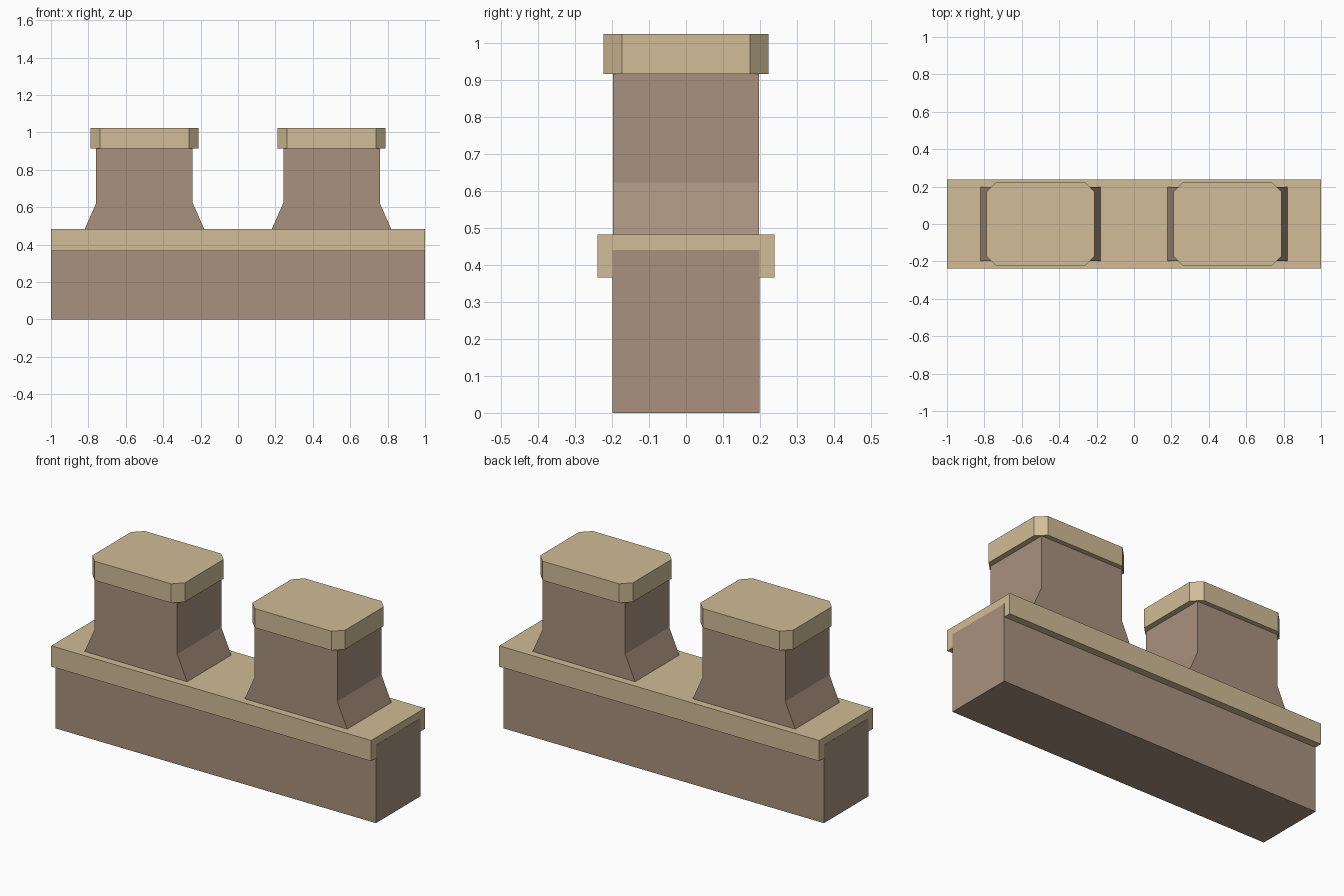
import bpy

if "Cube" in bpy.data.objects:
    bpy.data.objects.remove(bpy.data.objects["Cube"])


def material(name, color):
    m = bpy.data.materials.new(name)
    m.use_nodes = True
    m.diffuse_color = color
    m.node_tree.nodes["Principled BSDF"].inputs["Base Color"].default_value = color
    return m


stone = material("brown stone", (0.393, 0.285, 0.21, 1))
trim = material("sand trim", (0.638, 0.507, 0.307, 1))


def prism(name, outline, low, high, axis, mat):
    """Extrude an outline along y (outline in x, z) or z (outline in x, y)."""
    def place(a, b, c):
        return (a, c, b) if axis == "y" else (a, b, c)
    n = len(outline)
    verts = [place(a, b, c) for c in (low, high) for a, b in outline]
    faces = [list(range(n))[::-1], list(range(n, 2 * n))]
    faces += [[i, (i + 1) % n, (i + 1) % n + n, i + n] for i in range(n)]
    if axis == "y":
        faces = [f[::-1] for f in faces]
    mesh = bpy.data.meshes.new(name)
    mesh.from_pydata(verts, [], faces)
    mesh.materials.append(mat)
    obj = bpy.data.objects.new(name, mesh)
    bpy.context.collection.objects.link(obj)
    return obj


def rectangle(x, y):
    return [(-x, -y), (x, -y), (x, y), (-x, y)]


# Wall and its overhanging coping
prism("wall", rectangle(1, 0.198), 0, 0.44, "z", stone)
prism("coping", rectangle(0.999, 0.239), 0.365, 0.482, "z", trim)

# Two flared merlons with chamfered caps
flare = [(-0.32, 0.482), (0.32, 0.482), (0.258, 0.622),
         (0.258, 0.915), (-0.258, 0.915), (-0.258, 0.622)]
w, d, c = 0.289, 0.223, 0.05
cap = [(-w + c, -d), (w - c, -d), (w, -d + c), (w, d - c),
       (w - c, d), (-w + c, d), (-w, d - c), (-w, -d + c)]
for side, x in (("right", -0.5), ("left", 0.5)):
    prism(side + "_merlon", flare, -0.197, 0.197, "y", stone).location.x = x
    prism(side + "_merlon_cap", cap, 0.915, 1.023, "z", trim).location.x = x
